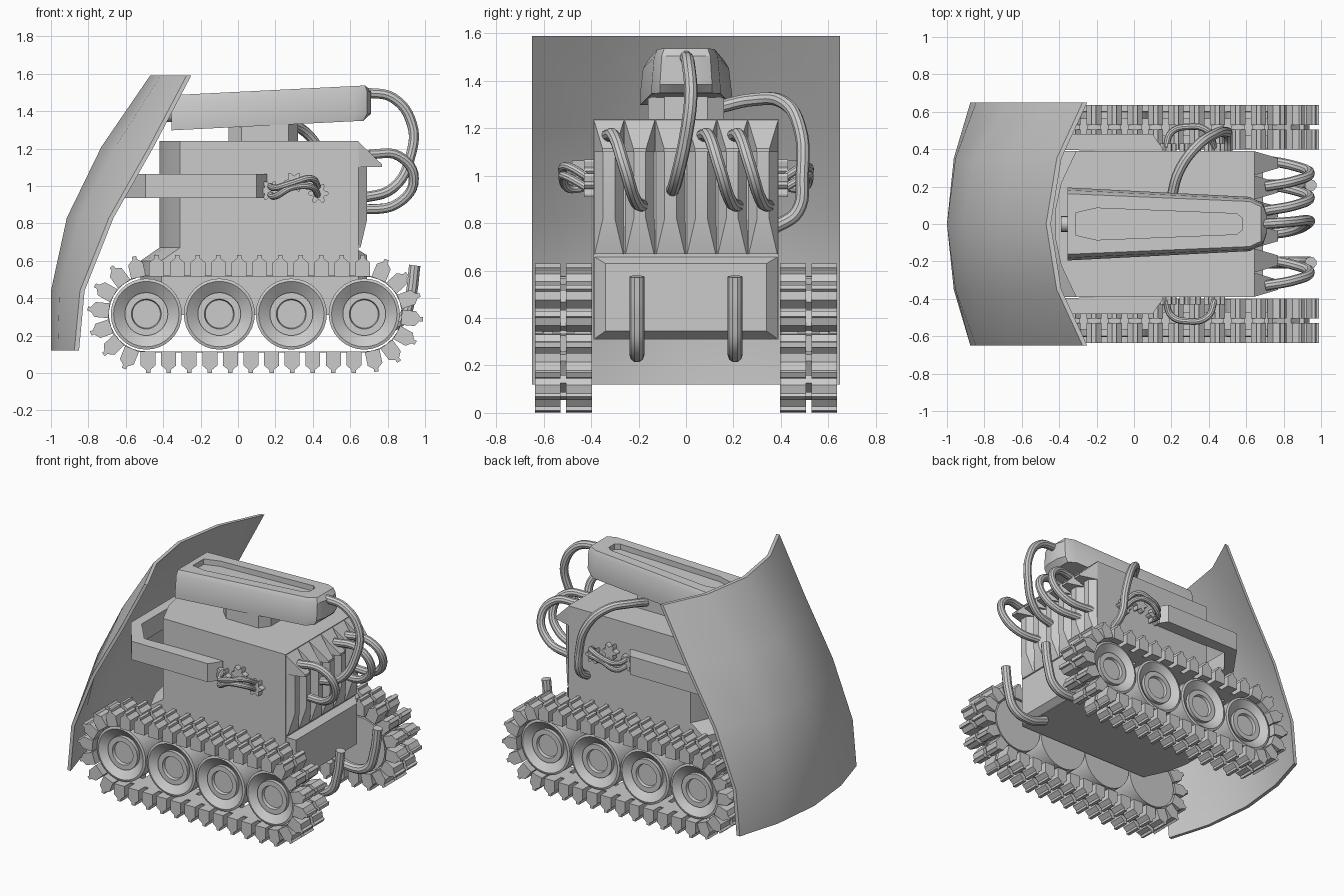
import bpy, bmesh, math
from mathutils import Vector

cube = bpy.data.objects.get("Cube")
if cube:
    bpy.data.objects.remove(cube, do_unlink=True)

grey = bpy.data.materials.new("plain_grey")
grey.use_nodes = True
colour = (0.6, 0.6, 0.6, 1)
grey.diffuse_color = colour
grey.node_tree.nodes["Principled BSDF"].inputs["Base Color"].default_value = colour
parts = []


def place(name, mesh):
    mesh.materials.clear()
    mesh.materials.append(grey)
    obj = bpy.data.objects.new(name, mesh)
    bpy.context.collection.objects.link(obj)
    parts.append(obj)
    return obj


def add_loft(bm, rings):
    """Skin closed rings of equal length and cap both ends."""
    loops = [[bm.verts.new(p) for p in ring] for ring in rings]
    count = len(loops[0])
    for low, high in zip(loops, loops[1:]):
        for i in range(count):
            j = (i + 1) % count
            bm.faces.new((low[i], low[j], high[j], high[i]))
    bm.faces.new(loops[0][::-1])
    bm.faces.new(loops[-1])


def finish(name, bm):
    bmesh.ops.recalc_face_normals(bm, faces=bm.faces)
    mesh = bpy.data.meshes.new(name)
    bm.to_mesh(mesh)
    bm.free()
    return place(name, mesh)


def loft(name, rings):
    bm = bmesh.new()
    add_loft(bm, rings)
    return finish(name, bm)


def mirrored(half):
    """Close a half outline by mirroring it across y."""
    return half + [(x, -y) for x, y in reversed(half)]


def level(outline, z):
    return [(x, y, z) for x, y in outline]


def tube(name, points, radius):
    curve = bpy.data.curves.new(name + "_path", "CURVE")
    curve.dimensions = "3D"
    curve.bevel_depth = radius
    curve.bevel_resolution = 3
    curve.resolution_u = 6
    curve.use_fill_caps = True
    spline = curve.splines.new("BEZIER")
    spline.bezier_points.add(len(points) - 1)
    for knot, p in zip(spline.bezier_points, points):
        knot.co = p
        knot.handle_left_type = knot.handle_right_type = "AUTO"
    path = bpy.data.objects.new(name + "_path", curve)
    bpy.context.collection.objects.link(path)
    graph = bpy.context.evaluated_depsgraph_get()
    mesh = bpy.data.meshes.new_from_object(path.evaluated_get(graph))
    bpy.data.objects.remove(path)
    return place(name, mesh)


def circle_y(cx, cz, y, radius, count=32, wave=0):
    """Circle around the y axis, optionally scalloped with six lobes."""
    ring = []
    for i in range(count):
        a = math.tau * i / count
        r = radius + wave * math.cos(6 * a)
        ring.append((cx + r * math.cos(a), y, cz + r * math.sin(a)))
    return ring


# Curved shield: each row holds height, middle x and edge x
rows = [(.12, -1, -.875), (.44, -1, -.845), (.83, -.915, -.69),
        (1.21, -.73, -.475), (1.59, -.47, -.275)]
steps = [-1, -.54, 0, .54, 1]
rings = []
for z, mid, edge in rows:
    outer = [(mid + (edge - mid) * t * t, .65 * t, z) for t in steps]
    inner = [(x + .025, y, z) for x, y, z in reversed(outer)]
    rings.append(outer + inner)
loft("shield", rings)

# Body and lower hull
body = mirrored([(-.42, .08), (-.39, .22), (-.31, .39), (.645, .39)])
wide = [(x - .1 if x < 0 else x, y) for x, y in body]
loft("body", [level(body, .66), level(body, 1.24)])
loft("hull", [level(wide, .31), level(wide, .6), level(body, .67)])


def rect_x(x, half, low, high):
    return [(x, -half, low), (x, half, low), (x, half, high), (x, -half, high)]


loft("rear_panel", [rect_x(.64, .39, .31, .66), rect_x(.69, .34, .345, .63)])

# Rear cooling fins with hoods
bm = bmesh.new()
for i in range(6):
    y = (i - 2.5) * .13
    rib = []
    for z, x, tip in [(.67, .655, .06), (.82, .69, .025), (1.11, .69, .025)]:
        rib.append([(.64, y - .065, z), (x, y - tip, z),
                    (x, y + tip, z), (.64, y + .065, z)])
    add_loft(bm, rib)
    hood = [rect_x(.64, .065, 1.1, 1.24), rect_x(.77, .027, 1.1, 1.115)]
    add_loft(bm, [[(px, py + y, pz) for px, py, pz in r] for r in hood])
finish("cooling_fins", bm)

# Neck, head with a slot in its top, and front nozzle
neck = mirrored([(-.05, .09), (.02, .16), (.27, .16), (.32, .09)])
loft("neck", [level(neck, 1.23), level(neck, 1.37)])
head = mirrored([(-.355, .195), (.62, .145), (.69, .11), (.71, .05)])
slot = mirrored([(-.31, .06), (-.2, .085), (.55, .055), (.58, .03)])


def tilted(outline, z, shrink=1.0):
    return [(x, y * shrink, z + .05 * x) for x, y in outline]


under = [(min(x, .67), y) for x, y in head]
loft("head", [tilted(under, 1.315), tilted(head, 1.35), tilted(head, 1.47, .93),
              tilted([(min(x, .68), y) for x, y in head], 1.503, .83),
              tilted(slot, 1.503), tilted(slot, 1.465)])
loft("nozzle", [[(x, z, y + 1.385) for z, x, y in circle_y(0, 0, x0, .042, 16)]
                for x0 in (-.39, -.3)])

# Hoses at the back
tube("head_hose", [(.68, 0, 1.5), (.83, .01, 1.47), (.93, .02, 1.33),
                   (.925, 0, 1.17), (.83, -.04, .99), (.64, -.06, .93)], .028)
for i, y in enumerate((-.33, .07, .2)):
    tube(f"rear_hose_{i + 1}", [(.7, y, 1.17), (.86, y + .03, 1.16),
                                (.94, y + .07, 1.04), (.86, y + .11, .91),
                                (.64, y + .15, .87)], .027)
tube("side_hose", [(.2, .14, 1.29), (.24, .28, 1.32), (.33, .41, 1.31),
                   (.43, .48, 1.2), (.49, .49, 1), (.5, .47, .85),
                   (.5, .37, .78)], .028)

# Bumper bar wrapped around the front
arm_out = mirrored([(.155, .4), (.1, .48), (-.495, .48), (-.66, .25)])
arm_in = mirrored([(.155, .38), (.1, .38), (-.45, .4), (-.59, .23)])
bm = bmesh.new()
add_loft(bm, [[(*a, .935), (*a, 1.065), (*b, 1.065), (*b, .935)]
              for a, b in zip(arm_out, arm_in)])
finish("bumper_bar", bm)

# Tracks: a stadium path around four wheels
WHEELS = [-.49, -.1, .285, .675]
AXLE, MID = .315, .26
SPAN = WHEELS[-1] - WHEELS[0]
ARC = math.pi * MID
TOTAL = 2 * (SPAN + ARC)


def path_frame(d):
    """Centre point and outward direction at distance d."""
    d %= TOTAL
    if d < SPAN:
        return Vector((WHEELS[0] + d, AXLE)), Vector((0, 1))
    if d < SPAN + ARC:
        a = math.pi / 2 - (d - SPAN) / MID
        return Vector((WHEELS[-1], AXLE)), Vector((math.cos(a), math.sin(a)))
    if d < 2 * SPAN + ARC:
        return Vector((WHEELS[-1] - (d - SPAN - ARC), AXLE)), Vector((0, -1))
    a = -math.pi / 2 - (d - 2 * SPAN - ARC) / MID
    return Vector((WHEELS[0], AXLE)), Vector((math.cos(a), math.sin(a)))


pad = [(-.04, .2), (-.04, .275), (-.012, .298), (-.012, .315),
       (.012, .315), (.012, .298), (.04, .275), (.04, .2)]
bridge = [(-.035, .2), (-.035, .26), (.035, .26), (.035, .2)]
LINKS = 36

for side, s in (("left", 1), ("right", -1)):
    bm = bmesh.new()
    for i in range(LINKS):
        base, out = path_frame(TOTAL * (i + .5) / LINKS)
        along = Vector((out.y, -out.x))
        for shape, y0, y1 in ((pad, .397, .505), (pad, .53, .637), (bridge, .5, .535)):
            flat = [base + along * u + out * r for u, r in shape]
            add_loft(bm, [[(p.x, s * y, p.y) for p in flat] for y in (y0, y1)])
    finish(side + "_track_links", bm)

    # Thin centre belt tying the links together
    bm = bmesh.new()
    count = LINKS * 2
    hoop = []
    for i in range(count):
        base, out = path_frame(TOTAL * i / count)
        a, b = base + out * .2, base + out * .206
        hoop.append([bm.verts.new((p.x, s * y, p.y))
                     for p, y in ((a, .47), (b, .47), (b, .565), (a, .565))])
    for i in range(count):
        now, nxt = hoop[i], hoop[(i + 1) % count]
        for j in range(4):
            k = (j + 1) % 4
            bm.faces.new((now[j], now[k], nxt[k], nxt[j]))
    finish(side + "_track_belt", bm)

    # Dished road wheels with raised hubs
    dish = [(.19, .4), (.19, .6), (.175, .605), (.115, .56),
            (.115, .585), (.08, .585), (.075, .565)]
    for i, x in enumerate(WHEELS):
        loft(f"{side}_wheel_{i + 1}",
             [circle_y(x, AXLE, s * y, r) for r, y in dish])

    # Scalloped couplings and short cables at the bar ends
    for n, (x, z) in enumerate(((.17, .975), (.3, 1.02), (.43, .96))):
        loft(f"{side}_coupling_{n + 1}",
             [circle_y(x, z, s * y, .045, 36, .012) for y in (.385, .43)])
    for n, dz in enumerate((-.015, .03)):
        tube(f"{side}_cable_{n + 1}",
             [(.17, s * .41, .97 + dz), (.2, s * .49, .96 + dz),
              (.29, s * .52, 1 + dz / 2), (.39, s * .5, 1.01 + dz),
              (.43, s * .41, .96 + dz)], .018)

    # Exhaust pipe
    tube(side + "_exhaust", [(.6, s * .207, .29), (.74, s * .207, .245),
                             (.87, s * .207, .28), (.92, s * .207, .4),
                             (.945, s * .207, .575)], .032)

# Smooth round parts while keeping hard edges
bpy.ops.object.select_all(action="DESELECT")
for obj in parts:
    obj.select_set(True)
bpy.context.view_layer.objects.active = parts[0]
bpy.ops.object.shade_smooth_by_angle(angle=math.radians(30))
